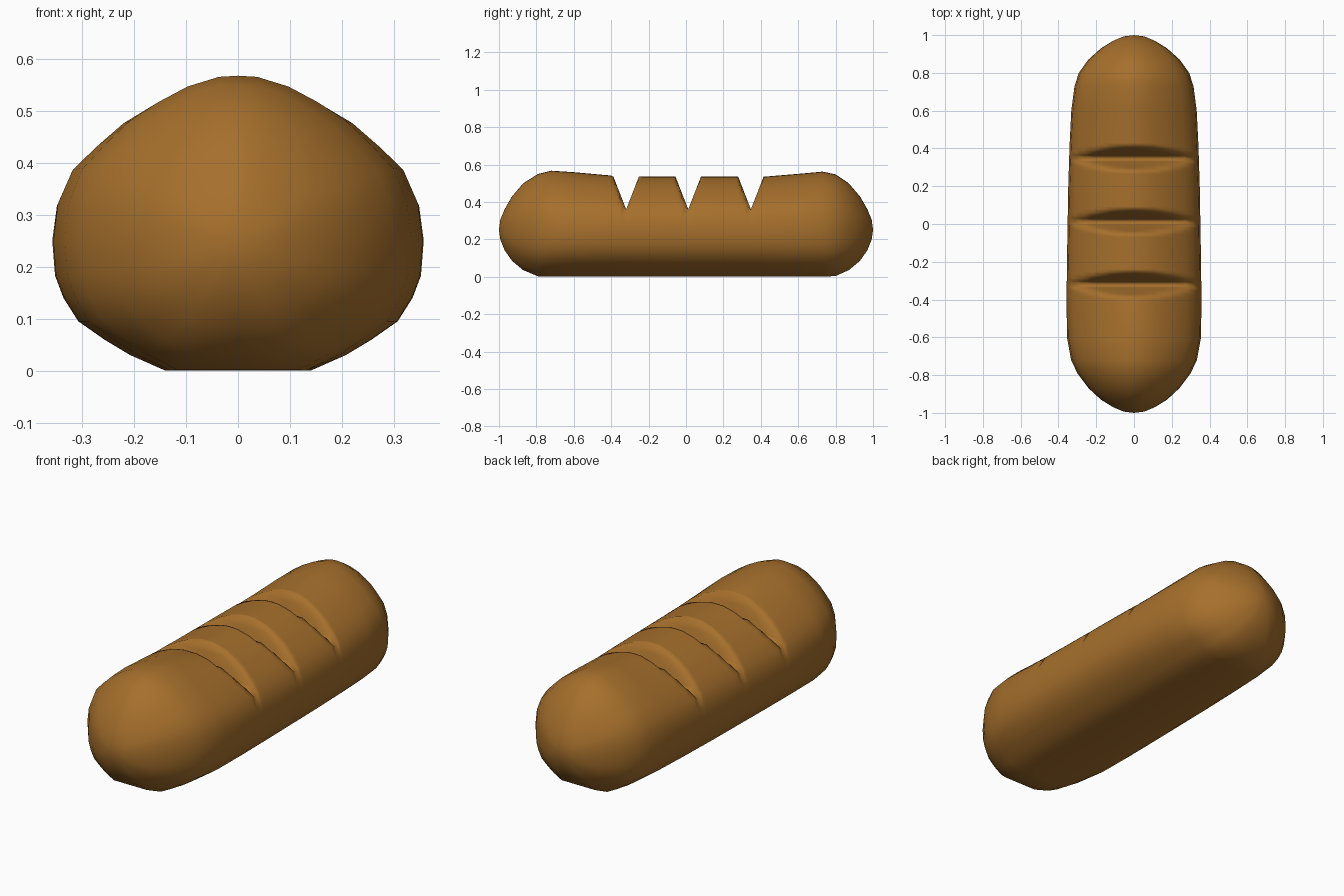
import bpy, bmesh

if "Cube" in bpy.data.objects:
    bpy.data.objects.remove(bpy.data.objects["Cube"])

MID = 0.25  # height of the widest line

# right half of the full cross-section, bottom to top:
# x as share of half width, z as share of the span below (-) or above (+) MID
HALF = [(0.39, -1.0), (0.58, -0.88), (0.72, -0.76), (0.86, -0.62), (0.94, -0.44),
        (0.985, -0.27), (1.0, 0.0), (0.975, 0.23), (0.895, 0.44), (0.77, 0.58),
        (0.62, 0.73), (0.46, 0.84), (0.29, 0.935), (0.11, 0.993)]
SECTION = [(0, -1)] + HALF + [(0, 1)] + [(-x, z) for x, z in reversed(HALF)]

# stations along the loaf: y, half width, top z, bottom z
STATIONS = [(-0.993, 0.055, 0.305, 0.2), (-0.97, 0.11, 0.36, 0.142), (-0.93, 0.175, 0.43, 0.085),
            (-0.87, 0.24, 0.5, 0.035), (-0.79, 0.3, 0.55, 0.002), (-0.72, 0.333, 0.567, 0),
            (-0.6, 0.355, 0.559, 0), (-0.4, 0.357, 0.541, 0), (-0.2, 0.355, 0.535, 0),
            (0.2, 0.348, 0.535, 0), (0.42, 0.341, 0.535, 0), (0.6, 0.332, 0.55, 0),
            (0.73, 0.315, 0.562, 0), (0.8, 0.292, 0.547, 0.004), (0.87, 0.242, 0.5, 0.035),
            (0.93, 0.175, 0.43, 0.085), (0.97, 0.11, 0.36, 0.142), (0.993, 0.055, 0.305, 0.2)]

# V-shaped scores across the top
SCORES = [-0.32, 0.012, 0.347]
DEPTH, HALF_OPEN, SLOPE = 0.36, 0.068, 0.175 / 0.068


def station(y):
    for a, b in zip(STATIONS, STATIONS[1:]):
        if a[0] <= y <= b[0]:
            t = (y - a[0]) / (b[0] - a[0])
            return [p + (q - p) * t for p, q in zip(a, b)][1:]


def score_height(y):
    return min(DEPTH + SLOPE * abs(y - c) for c in SCORES)


ys = [s[0] for s in STATIONS if all(abs(s[0] - c) > HALF_OPEN + 0.03 for c in SCORES)]
ys += [c + HALF_OPEN * k for c in SCORES
       for k in (-1.2, -1, -0.75, -0.5, -0.25, 0, 0.25, 0.5, 0.75, 1, 1.2)]

# loaf: rings lofted along y, lowered where the scores cut in
bm = bmesh.new()
rings = []
for y in sorted(ys):
    w, top, bottom = station(y)
    ring = []
    for sx, sz in SECTION:
        z = MID + sz * (top - MID if sz > 0 else MID - bottom)
        ring.append(bm.verts.new((sx * w, y, min(z, score_height(y)))))
    rings.append(ring)

n = len(SECTION)
for a, b in zip(rings, rings[1:]):
    for i in range(n):
        j = (i + 1) % n
        bm.faces.new((a[i], a[j], b[j], b[i]))

# rounded tips
for ring, y in ((rings[0], -1), (rings[-1], 1)):
    tip = bm.verts.new((0, y, MID))
    for i in range(n):
        bm.faces.new((ring[i], ring[(i + 1) % n], tip))

bmesh.ops.recalc_face_normals(bm, faces=bm.faces)
for f in bm.faces:
    f.smooth = True
mesh = bpy.data.meshes.new("bread_loaf")
bm.to_mesh(mesh)
bm.free()

# crust colour
crust = bpy.data.materials.new("crust")
crust.diffuse_color = (0.38, 0.16, 0.025, 1)
crust.use_nodes = True
crust.node_tree.nodes["Principled BSDF"].inputs["Base Color"].default_value = crust.diffuse_color
mesh.materials.append(crust)
loaf = bpy.data.objects.new("bread_loaf", mesh)
bpy.context.collection.objects.link(loaf)
